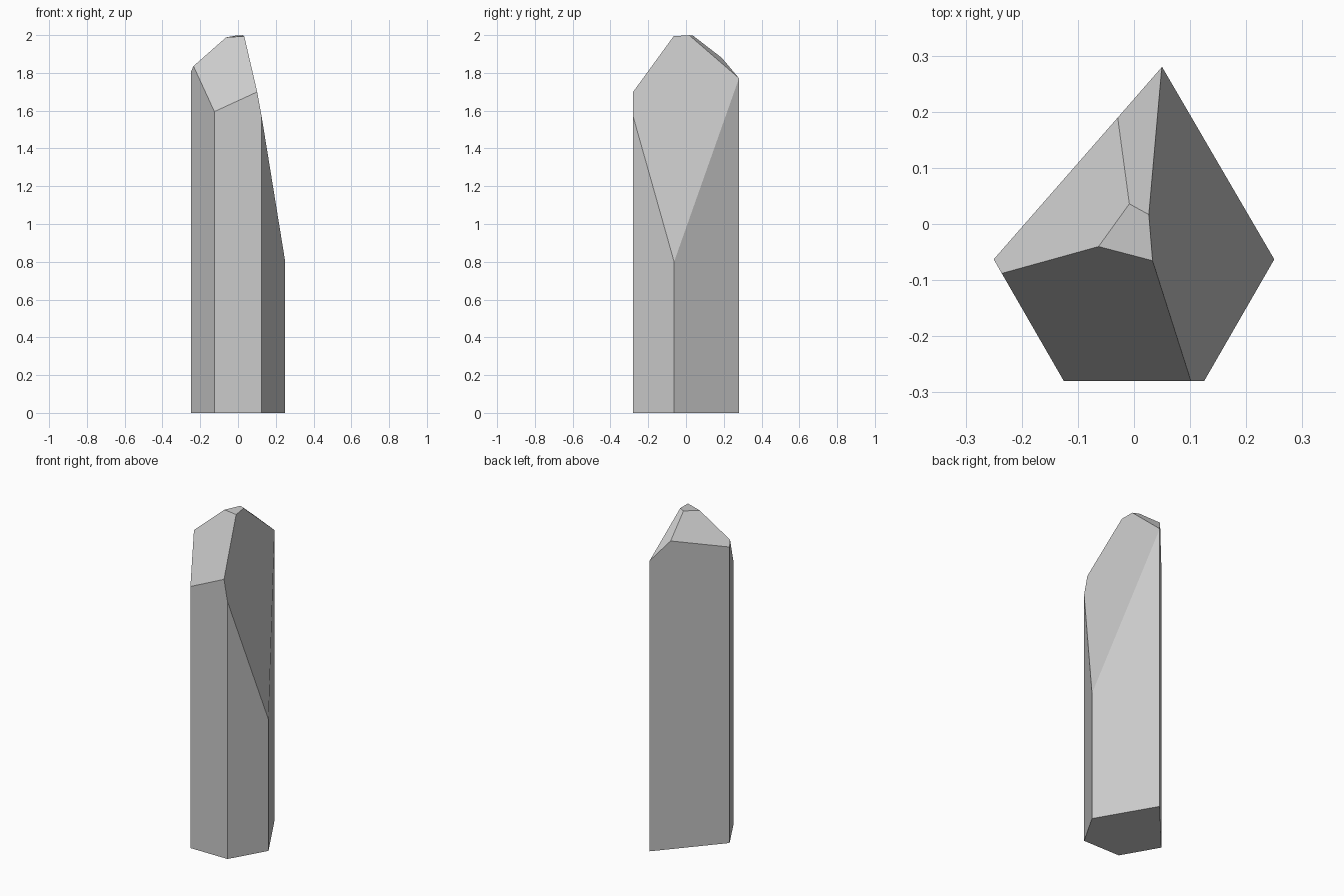
import bpy, bmesh

if "Cube" in bpy.data.objects:
    bpy.data.objects.remove(bpy.data.objects["Cube"])

# Five-sided footprint of the crystal shaft
FOOTPRINT = [(-0.125, -0.28), (0.125, -0.28), (0.25, -0.063),
             (0.05, 0.28), (-0.25, -0.063)]

# Tip facets: a point on the facet, then its rise along x and along y
FACETS = [
    ((0.25, -0.063, 0.80), -5.50, -0.38),    # long right facet
    ((-0.125, -0.28, 1.595), 0.46, 1.52),    # front facet
    ((-0.25, -0.063, 1.805), 1.056, -0.629), # left facet
    ((0.05, 0.28, 1.772), -0.414, -0.827),   # back facet
    ((0.033, -0.065, 1.994), 0.0815, 0.073), # small cap
]


def slice_off(bm, point, rise_x, rise_y):
    """Cut away everything above a sloping plane and close the hole."""
    geom = bm.verts[:] + bm.edges[:] + bm.faces[:]
    bmesh.ops.bisect_plane(bm, geom=geom, dist=1e-6, plane_co=point,
                           plane_no=(-rise_x, -rise_y, 1), clear_outer=True)
    rim = [e for e in bm.edges if e.is_boundary]
    bmesh.ops.holes_fill(bm, edges=rim, sides=0)


# Shaft: extruded footprint
bm = bmesh.new()
base = bm.faces.new([bm.verts.new((x, y, 0)) for x, y in FOOTPRINT])
top = bmesh.ops.extrude_face_region(bm, geom=[base], use_keep_orig=True)["geom"]
bmesh.ops.translate(bm, vec=(0, 0, 2.4),
                    verts=[v for v in top if isinstance(v, bmesh.types.BMVert)])

# Pointed tip: facets sliced off the shaft
for facet in FACETS:
    slice_off(bm, *facet)
bmesh.ops.remove_doubles(bm, verts=bm.verts, dist=0.002)
bmesh.ops.recalc_face_normals(bm, faces=bm.faces)

mesh = bpy.data.meshes.new("crystal_shard")
bm.to_mesh(mesh)
bm.free()
bpy.context.collection.objects.link(bpy.data.objects.new("crystal_shard", mesh))
